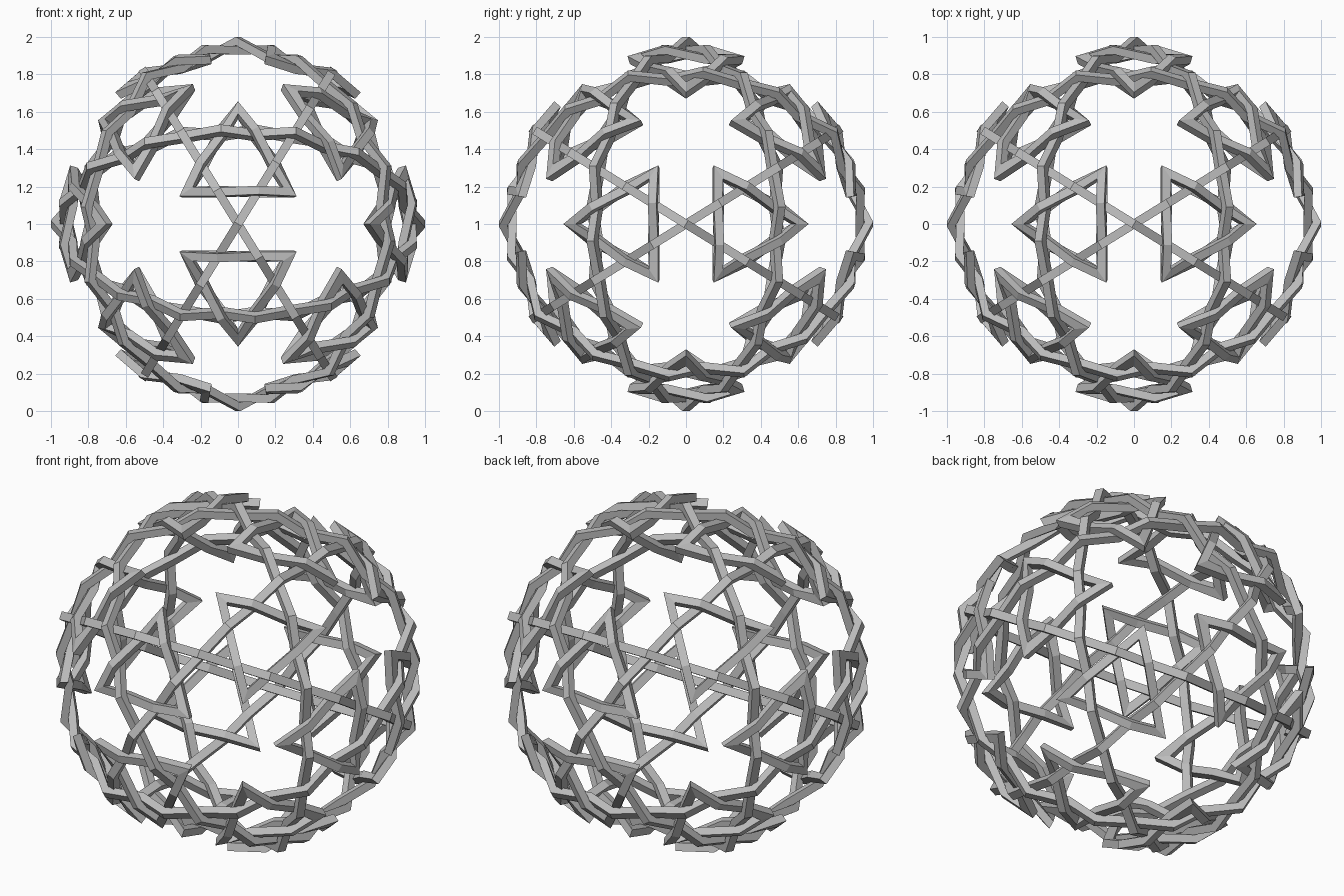
import bpy, bmesh
from math import sqrt, radians, cos, sin
from mathutils import Vector, Matrix

cube = bpy.data.objects.get("Cube")
if cube:
    bpy.data.objects.remove(cube, do_unlink=True)

PHI = (1 + sqrt(5)) / 2
WIDTH, DEPTH = 0.046, 0.045      # bar section
WEAVE = 0.025                    # rise or dip at each crossing

grey = bpy.data.materials.new("plain grey")
grey.use_nodes = True
grey.diffuse_color = (0.5, 0.5, 0.5, 1)
grey.node_tree.nodes["Principled BSDF"].inputs["Base Color"].default_value = (0.5, 0.5, 0.5, 1)


def closed_bar(name, path):
    """Sweep a mitred rectangular section around a closed path, facing outward."""
    bm = bmesh.new()
    loops = []
    for i, p in enumerate(path):
        out = p.normalized()
        before = p - path[i - 1]
        after = path[(i + 1) % len(path)] - p
        before = (before - out * before.dot(out)).normalized()
        after = (after - out * after.dot(out)).normalized()
        along = (before + after).normalized()
        side = out.cross(along) * (WIDTH / 2 / along.dot(after))
        rise = out * DEPTH / 2
        loops.append([bm.verts.new(p + a * side + b * rise)
                      for a, b in ((1, 1), (-1, 1), (-1, -1), (1, -1))])
    for i, loop in enumerate(loops):
        nxt = loops[(i + 1) % len(loops)]
        for k in range(4):
            j = (k + 1) % 4
            bm.faces.new((loop[k], loop[j], nxt[j], nxt[k]))
    bmesh.ops.recalc_face_normals(bm, faces=bm.faces)
    mesh = bpy.data.meshes.new(name)
    bm.to_mesh(mesh)
    bm.free()
    mesh.materials.append(grey)
    obj = bpy.data.objects.new(name, mesh)
    obj.location.z = 1
    bpy.context.collection.objects.link(obj)


# Sixty rotations of the icosahedron
X, Y, Z = Vector((1, 0, 0)), Vector((0, 1, 0)), Vector((0, 0, 1))


def turn(degrees, axis):
    return Matrix.Rotation(radians(degrees), 3, axis)


rotations = [turn(72 * a, Vector((0, 1, PHI))) @ turn(120 * b, Vector((1, 1, 1))) @ half
             for a in range(5) for b in range(3)
             for half in (Matrix.Identity(3), turn(180, X), turn(180, Y), turn(180, Z))]

# Great ring: passes over and under in turn at thirty crossings
front, rise_dir = -Y, Vector((1, 0, PHI)).normalized()
ring_path = []
over = 1
for step in range(10):
    for angle, radius in ((0, 0.953), (12.64, 0.932), (23.36, 0.932)):
        t = radians(36 * step + angle)
        ring_path.append((front * cos(t) + rise_dir * sin(t)) * (radius + over * WEAVE))
        over = -over
ring_axis = front.cross(rise_dir)

# Woven triangle: each side dips under one ring, then rises over the next
tri_axis = Vector((0, -PHI, 1 / PHI)).normalized()
up = X.cross(tri_axis)
up = up if up.z > 0 else -up
tip = tri_axis * 0.885 + (up * -0.5 + X * -sqrt(0.75)) * 0.313
side_nodes = [tip]
for sign in (-1, 1):
    crossing = tri_axis * 0.88 - up * 0.157 + X * 0.103 * sign
    side_nodes.append(crossing.normalized() * (0.930 + sign * WEAVE))
tri_path = [turn(120 * k, tri_axis) @ p for k in range(3) for p in side_nodes]


def place_copies(name, path, axis, two_sided):
    """Make one copy of the path for every distinct turned axis."""
    seen = []
    for rot in rotations:
        a = rot @ axis
        if any((a - s).length < 0.01 or (two_sided and (a + s).length < 0.01) for s in seen):
            continue
        seen.append(a)
        closed_bar(f"{name}_{len(seen)}", [rot @ p for p in path])


place_copies("great_ring", ring_path, ring_axis, True)
place_copies("woven_triangle", tri_path, tri_axis, False)
